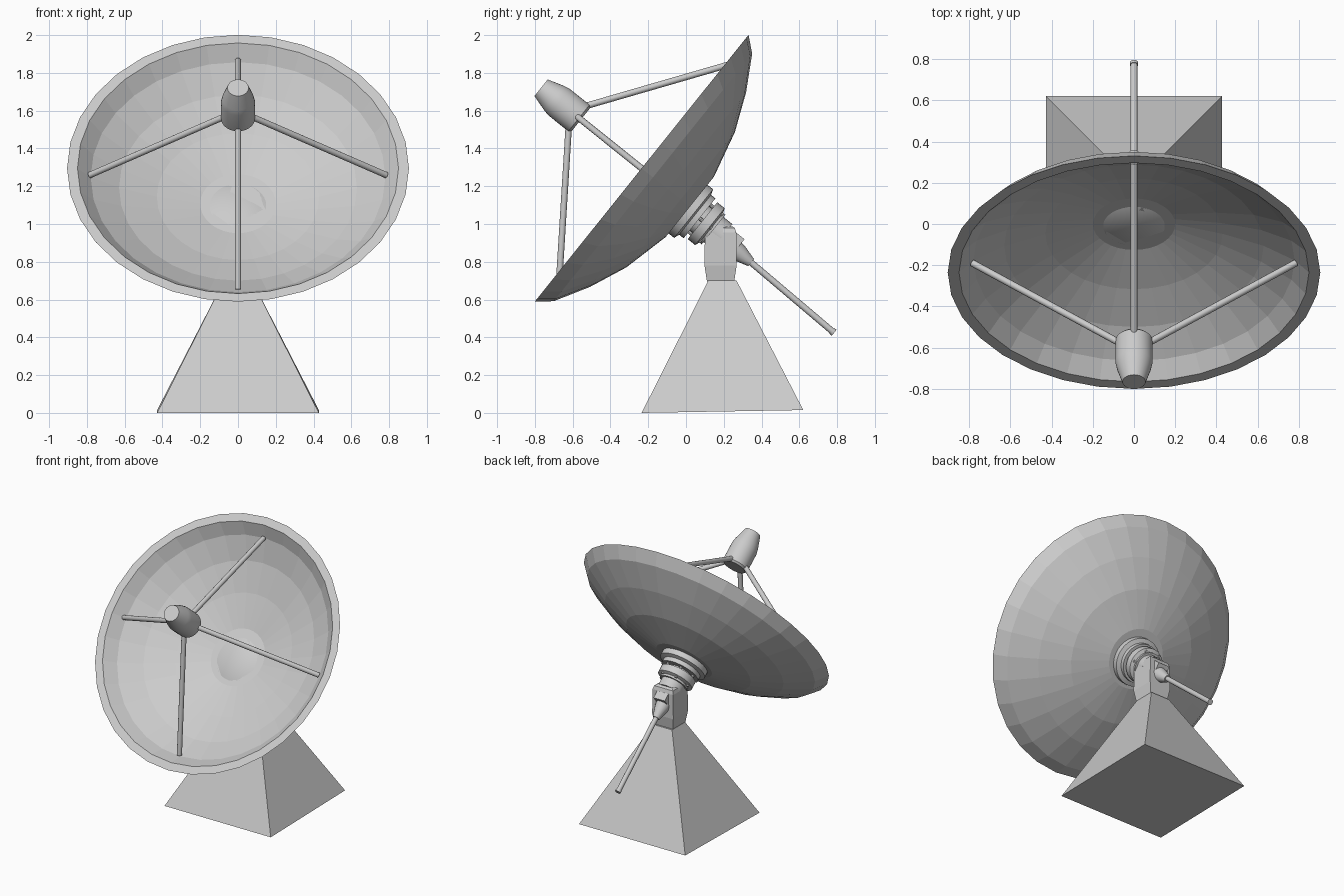
import bpy, bmesh
from math import cos, sin, pi, atan2
from mathutils import Matrix, Vector

if "Cube" in bpy.data.objects:
    bpy.data.objects.remove(bpy.data.objects["Cube"])

# Dish frame: local z looks along the dish axis, origin at the rim centre
TILT = atan2(1.41, 1.13)
FRAME = Matrix.Translation((0, -0.235, 1.295)) @ Matrix.Rotation(TILT, 4, 'X')


def finish(name, bm, matrix=Matrix(), smooth=False):
    bmesh.ops.recalc_face_normals(bm, faces=bm.faces)
    me = bpy.data.meshes.new(name)
    bm.to_mesh(me)
    bm.free()
    ob = bpy.data.objects.new(name, me)
    bpy.context.collection.objects.link(ob)
    ob.matrix_world = matrix
    if smooth:
        bpy.ops.object.select_all(action='DESELECT')
        ob.select_set(True)
        bpy.context.view_layer.objects.active = ob
        bpy.ops.object.shade_smooth_by_angle(angle=0.6)
    return ob


def lathe(name, profile, sides, offset=(0, 0, 0), smooth=False):
    """Revolve (radius, height) points round the dish axis; the ends are capped."""
    bm = bmesh.new()
    rings = [[bm.verts.new((r * cos(2 * pi * i / sides), r * sin(2 * pi * i / sides), h))
              for i in range(sides)] for r, h in profile]
    for a, b in zip(rings, rings[1:]):
        for i in range(sides):
            j = (i + 1) % sides
            bm.faces.new((a[i], a[j], b[j], b[i]))
    bm.faces.new(rings[0])
    bm.faces.new(rings[-1])
    return finish(name, bm, FRAME @ Matrix.Translation(offset), smooth)


def rod(name, a, b, radius, sides=12):
    """Round bar between two points in the dish frame."""
    a, b = Vector(a), Vector(b)
    bm = bmesh.new()
    bmesh.ops.create_cone(bm, cap_ends=True, segments=sides, radius1=radius,
                          radius2=radius, depth=(b - a).length)
    turn = (b - a).to_track_quat('Z', 'Y').to_matrix().to_4x4()
    return finish(name, bm, FRAME @ Matrix.Translation((a + b) / 2) @ turn, True)


def stack(name, levels, cy):
    """Square sections (half x, half y, z front, z back) joined upwards."""
    bm = bmesh.new()
    rings = [[bm.verts.new((sx * hx, cy + sy * hy, zf if sy < 0 else zb))
              for sx, sy in ((-1, -1), (1, -1), (1, 1), (-1, 1))]
             for hx, hy, zf, zb in levels]
    for a, b in zip(rings, rings[1:]):
        for i in range(4):
            j = (i + 1) % 4
            bm.faces.new((a[i], a[j], b[j], b[i]))
    bm.faces.new(rings[0])
    bm.faces.new(rings[-1])
    return finish(name, bm)


# Pyramid base and the pillar on top of it
stack("base", [(0.428, 0.428, 0, 0.015), (0.075, 0.075, 0.70, 0.70)], 0.193)
stack("pillar", [(0.072, 0.072, 0.695, 0.695), (0.085, 0.085, 0.78, 0.78),
                 (0.083, 0.083, 0.955, 0.955), (0.075, 0.075, 0.98, 0.98),
                 (0.06, 0.06, 0.988, 0.988)], 0.183)

# Dish bowl: inside from centre to rim, then the back
lathe("dish", [(0.2, -0.30), (0.43, -0.24), (0.63, -0.165), (0.78, -0.075), (0.85, 0),
               (0.905, 0), (0.84, -0.077), (0.66, -0.18), (0.46, -0.265),
               (0.205, -0.327)], 32)

# Feed horn and its four struts
lathe("feed_horn", [(0.078, 0.412), (0.09, 0.425), (0.09, 0.56), (0.083, 0.595),
                    (0.056, 0.682)], 32, smooth=True)
for name, x, y in (("top", 0, 1), ("bottom", 0, -1), ("left", -1, 0), ("right", 1, 0)):
    rod(name + "_strut", (0.075 * x, 0.075 * y, 0.435),
        (0.785 * x, 0.775 * y, -0.058), 0.017)

# Rotating hub behind the dish: mount ring, neck, bearing ring
OFF = (0, -0.015, 0)
lathe("mount_ring", [(0.15, -0.30), (0.165, -0.31), (0.165, -0.365), (0.135, -0.375),
                     (0.135, -0.405)], 32, OFF, True)
lathe("neck", [(0.085, -0.39), (0.085, -0.56)], 24, OFF, True)
lathe("bearing_ring", [(0.125, -0.425), (0.125, -0.475), (0.1, -0.485), (0.1, -0.50)],
      32, OFF, True)
for i in range(6):
    x, y = 0.105 * cos(pi * i / 3), 0.105 * sin(pi * i / 3) - 0.015
    rod(f"hub_bolt_{i}", (x, y, -0.395), (x, y, -0.49), 0.01, 8)

# Axle block through the pillar, tapered socket and tail rod
bm = bmesh.new()
bmesh.ops.create_cube(bm, size=1)
bmesh.ops.scale(bm, vec=(0.09, 0.125, 0.18), verts=bm.verts)
finish("axle_block", bm, FRAME @ Matrix.Translation((0, -0.015, -0.57)))
lathe("rod_socket", [(0.052, -0.655), (0.046, -0.69), (0.024, -0.765)], 16,
      (0, -0.027, 0), True)
rod("tail_rod", (0, -0.025, -0.70), (0, -0.042, -1.325), 0.017)
rod("tail_rod_cap", (0, -0.042, -1.325), (0, -0.042, -1.34), 0.02)
